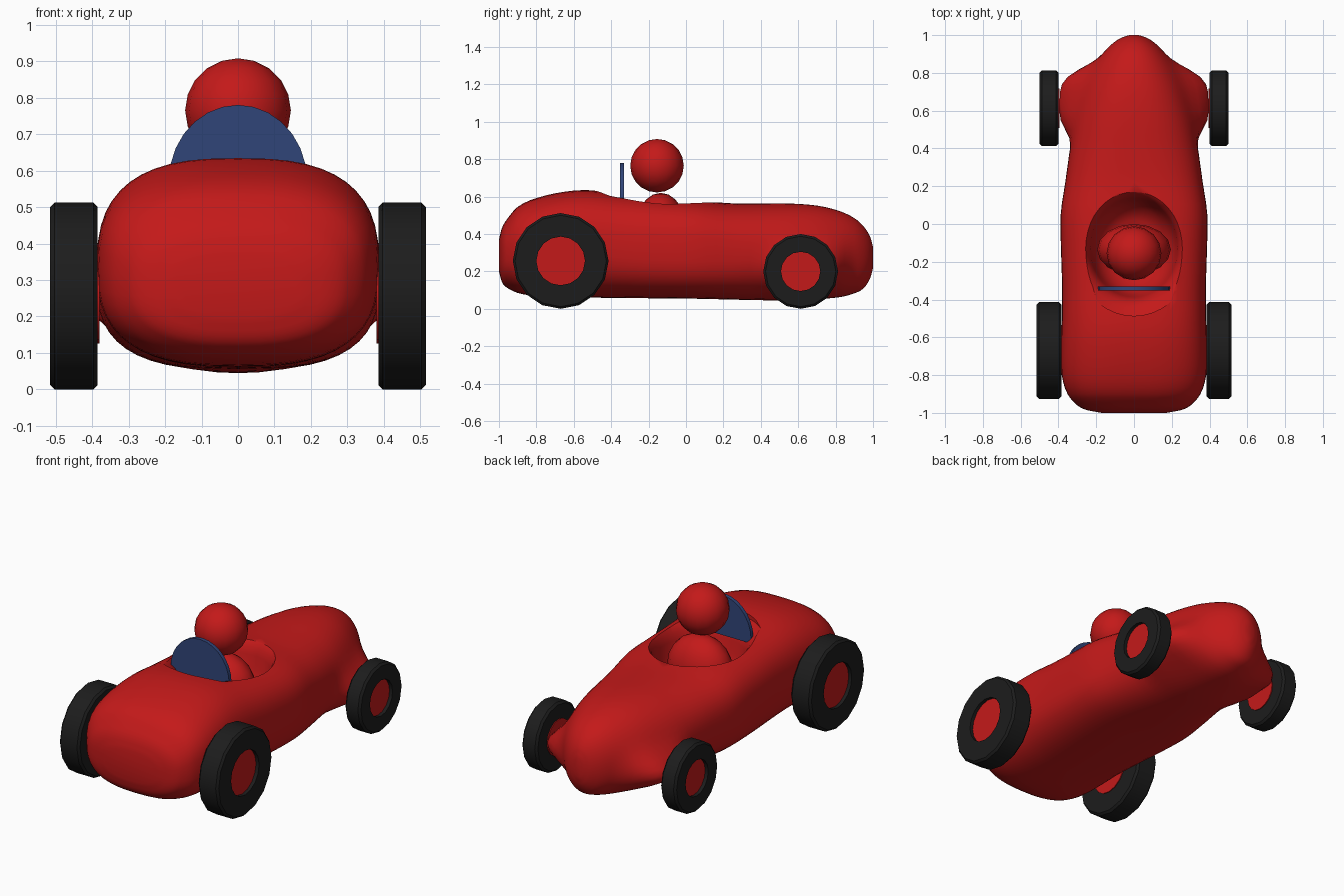
import bpy, bmesh, math
from mathutils import Vector, Matrix

if "Cube" in bpy.data.objects:
    bpy.data.objects.remove(bpy.data.objects["Cube"])


def material(name, rgb):
    m = bpy.data.materials.new(name)
    m.diffuse_color = (*rgb, 1)
    m.use_nodes = True
    m.node_tree.nodes["Principled BSDF"].inputs["Base Color"].default_value = m.diffuse_color
    return m


RED = material("red_paint", (0.55, 0.01, 0.01))
BLACK = material("black_rubber", (0.012, 0.012, 0.012))
BLUE = material("blue_screen", (0.03, 0.06, 0.19))


def finish(bm, name, mat, smooth=40):
    bmesh.ops.recalc_face_normals(bm, faces=bm.faces[:])
    me = bpy.data.meshes.new(name)
    bm.to_mesh(me)
    bm.free()
    ob = bpy.data.objects.new(name, me)
    bpy.context.collection.objects.link(ob)
    me.materials.append(mat)
    shade(ob, smooth)
    return ob


def shade(ob, angle):
    bpy.ops.object.select_all(action='DESELECT')
    ob.select_set(True)
    bpy.context.view_layer.objects.active = ob
    bpy.ops.object.shade_smooth_by_angle(angle=math.radians(angle))


def skin(bm, rings, closed=False):
    """Bridge equal-length rings of points; cap the ends unless closed."""
    vs = [[bm.verts.new(p) for p in r] for r in rings]
    n = len(vs[0])
    pairs = list(zip(vs, vs[1:])) + ([(vs[-1], vs[0])] if closed else [])
    for a, b in pairs:
        for i in range(n):
            j = (i + 1) % n
            bm.faces.new((a[i], a[j], b[j], b[i]))
    if not closed:
        bm.faces.new(vs[0])
        bm.faces.new(vs[-1])


def lathe(profile, n, matrix, closed):
    """Revolve (radius, height) points around local z."""
    bm = bmesh.new()
    rings = [[matrix @ Vector((r * math.cos(2 * math.pi * i / n), r * math.sin(2 * math.pi * i / n), h))
              for i in range(n)] for r, h in profile]
    skin(bm, rings, closed)
    return bm


def ellipsoid(name, centre, radii, mat, u=16, v=10):
    bm = bmesh.new()
    bmesh.ops.create_uvsphere(bm, u_segments=u, v_segments=v, radius=1,
                              matrix=Matrix.Translation(centre) @ Matrix.Diagonal((*radii, 1)))
    return finish(bm, name, mat, 60)


# Body stations: y, half width, bottom z, top z, squareness
stations = [
    (-1.00, .17, .20, .37, 2.6), (-.985, .25, .145, .43, 2.6), (-.96, .30, .115, .475, 2.6),
    (-.90, .352, .085, .545, 2.7), (-.80, .382, .068, .592, 2.7), (-.65, .386, .062, .626, 2.7),
    (-.52, .382, .060, .634, 2.7), (-.35, .380, .058, .615, 2.8), (-.15, .386, .056, .595, 2.9),
    (.05, .388, .054, .582, 2.9), (.22, .364, .050, .565, 2.7), (.40, .338, .046, .563, 2.4),
    (.55, .308, .045, .563, 2.3), (.70, .265, .052, .552, 2.2), (.82, .215, .062, .523, 2.1),
    (.90, .165, .083, .485, 2.1), (.95, .12, .11, .44, 2.1), (.985, .07, .165, .385, 2.0),
    (1.00, .025, .22, .33, 2.0)]


def smooth_rows(rows, steps):
    out = []
    for k in range(len(rows) - 1):
        a, b = rows[k], rows[k + 1]
        p, q = rows[max(k - 1, 0)], rows[min(k + 2, len(rows) - 1)]
        h = b[0] - a[0]
        for s in range(steps):
            t = s / steps
            row = [a[0] + h * t]
            for c in range(1, 5):
                ma = (b[c] - p[c]) / (b[0] - p[0]) * h
                mb = (q[c] - a[c]) / (q[0] - a[0]) * h
                row.append((2*t**3 - 3*t*t + 1) * a[c] + (t**3 - 2*t*t + t) * ma
                           + (3*t*t - 2*t**3) * b[c] + (t**3 - t*t) * mb)
            out.append(row)
    return out + [rows[-1]]


def section(y, w, lo, hi, n, count=48):
    pts = []
    for i in range(count):
        a = 2 * math.pi * i / count
        c, s = math.cos(a), math.sin(a)
        x = w * math.copysign(abs(c) ** (2 / n), c)
        z = (lo + hi) / 2 + (hi - lo) / 2 * math.copysign(abs(s) ** (2 / n), s)
        # low side swellings that reach out to the rear wheels
        g = math.exp(-((y - .65) / .18) ** 4 - ((z - .21) / .11) ** 2) * (x / w) ** 2
        x += math.copysign(max(.405 - abs(x), 0) * g, x)
        pts.append((x, y, z))
    return pts


bm = bmesh.new()
skin(bm, [section(*r) for r in smooth_rows(stations, 3)])
body = finish(bm, "car_body", RED)

# Cockpit hollow with a flared lip
hollow = [(.02, .28), (.13, .29), (.19, .34), (.222, .43), (.232, .50), (.243, .54),
          (.26, .568), (.285, .59), (.32, .605), (.32, .75)]
place = Matrix.Translation((0, -.125, 0)) @ Matrix.Diagonal((1, 1.13, 1, 1))
cutter = finish(lathe(hollow, 40, place, False), "cockpit_cutter", RED)
cutter.hide_render = True
mod = body.modifiers.new("cockpit", 'BOOLEAN')
mod.operation, mod.object, mod.solver = 'DIFFERENCE', cutter, 'EXACT'
bpy.context.view_layer.objects.active = body
bpy.ops.object.modifier_apply(modifier=mod.name)
bpy.data.objects.remove(cutter)
shade(body, 45)

# Driver
ellipsoid("driver_torso", (0, -.135, .43), (.195, .135, .19), RED)
ellipsoid("driver_head", (0, -.155, .765), (.145, .143, .143), RED)

# Windscreen: half-ellipse slab
arc = [(.19 * math.cos(math.pi * i / 14), .57 + .21 * math.sin(math.pi * i / 14)) for i in range(15)]
arc = [(.19, .545)] + arc + [(-.19, .545)]
bm = bmesh.new()
skin(bm, [[(x, y, z) for x, z in arc] for y in (-.353, -.331)])
finish(bm, "windscreen", BLUE, 30)

# Wheels: ring tyres with slightly recessed hubs
for end, y, r, hub, x0, x1 in (("front", -.67, .256, .13, .385, .515),
                               ("rear", .613, .2, .105, .40, .50)):
    for side, s in (("left", -1), ("right", 1)):
        m = Matrix.Translation((0, y, r)) @ Matrix.Rotation(s * math.pi / 2, 4, 'Y')
        tyre = [(hub, x0), (r - .012, x0), (r, x0 + .012), (r, x1 - .012), (r - .012, x1), (hub, x1)]
        finish(lathe(tyre, 16, m, True), f"{end}_{side}_tyre", BLACK, 30)
        finish(lathe([(hub, x0 - .005), (hub, x1 - .02)], 16, m, False), f"{end}_{side}_hub", RED, 30)
